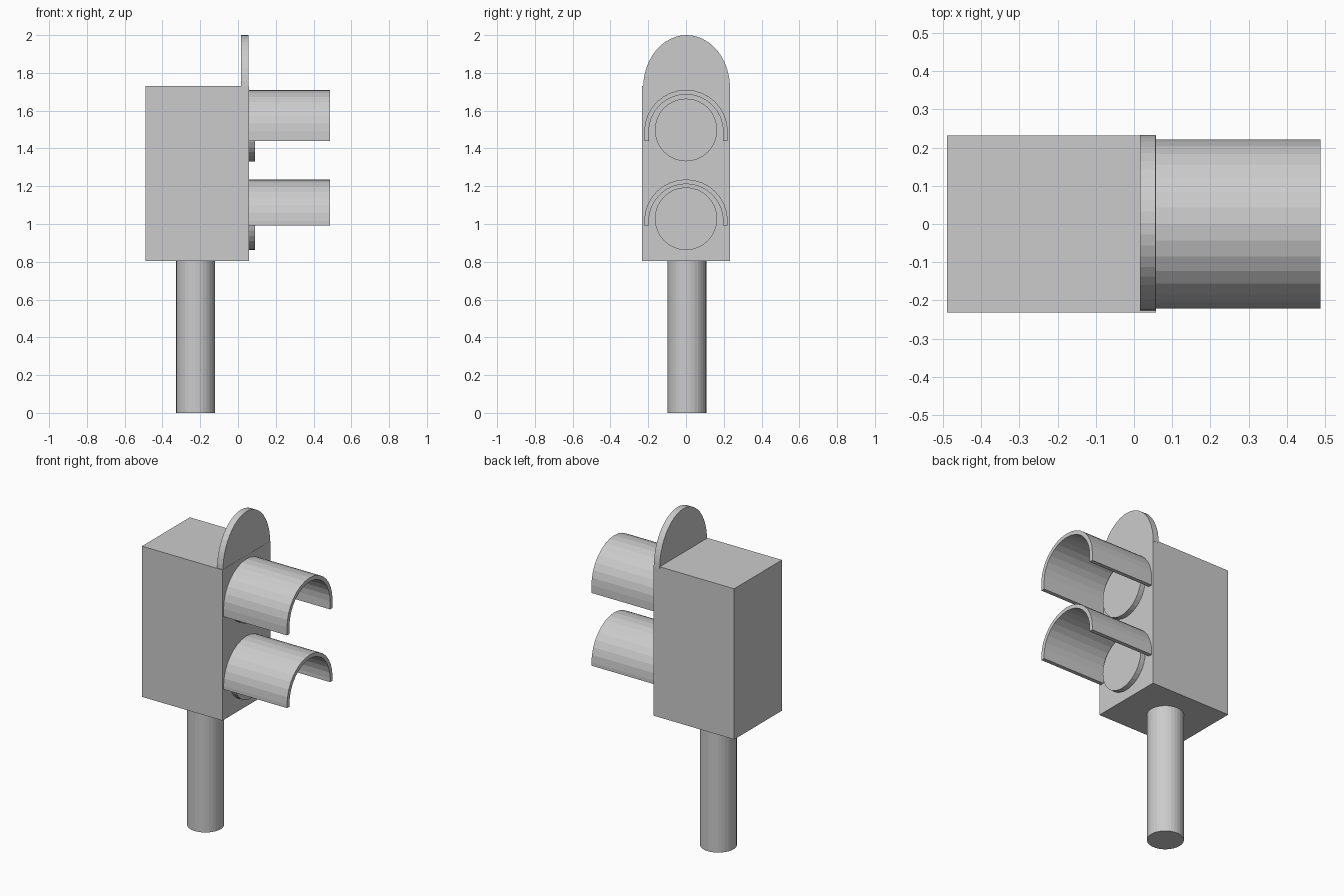
import bpy, math
from mathutils import Matrix

if "Cube" in bpy.data.objects:
    bpy.data.objects.remove(bpy.data.objects["Cube"])

FRONT = 0.057  # x of the signal face


def extrude_x(name, profile, x0, x1):
    """Solid prism from a (y, z) outline, counter-clockwise seen from +x."""
    n = len(profile)
    verts = [(x, y, z) for x in (x0, x1) for y, z in profile]
    faces = [(i, (i + 1) % n, n + (i + 1) % n, n + i) for i in range(n)]
    faces += [tuple(reversed(range(n))), tuple(range(n, 2 * n))]
    mesh = bpy.data.meshes.new(name)
    mesh.from_pydata(verts, [], faces)
    obj = bpy.data.objects.new(name, mesh)
    bpy.context.collection.objects.link(obj)
    return obj


def arc(ry, rz, cz, start, end, steps, cy=0.0):
    angles = [math.radians(start + (end - start) * i / steps) for i in range(steps + 1)]
    return [(cy + ry * math.cos(a), cz + rz * math.sin(a)) for a in angles]


# Pole
bpy.ops.mesh.primitive_cylinder_add(vertices=32, radius=0.103, depth=0.805,
                                    location=(-0.224, 0.005, 0.4025))
bpy.context.object.name = "pole"

# Signal housing
bpy.ops.mesh.primitive_cube_add(size=1)
housing = bpy.context.object
housing.name = "housing"
housing.data.transform(Matrix.Translation((-0.2165, 0, 1.268))
                       @ Matrix.Diagonal((0.547, 0.464, 0.926, 1)))

# Rounded backing plate rising above the housing
extrude_x("top_plate", arc(0.23, 0.28, 1.72, 0, 180, 24, 0.003), 0.016, FRONT - 0.001)

# Lamps with hoods: lens centre, hood arc centre, hood lower edge
for label, lens_z, hood_z, hood_bottom in (("upper", 1.498, 1.489, 1.44),
                                           ("lower", 1.028, 1.015, 0.993)):
    extrude_x(label + "_lens", arc(0.165, 0.166, lens_z, 0, 360, 32)[:-1],
              FRONT - 0.002, FRONT + 0.032)
    outer = arc(0.221, 0.221, hood_z, 0, 180, 16)
    inner = arc(0.197, 0.197, hood_z, 180, 0, 16)
    hood = ([(0.221, hood_bottom)] + outer + [(-0.221, hood_bottom), (-0.197, hood_bottom)]
            + inner + [(0.197, hood_bottom)])
    extrude_x(label + "_hood", hood, FRONT - 0.001, 0.488)
